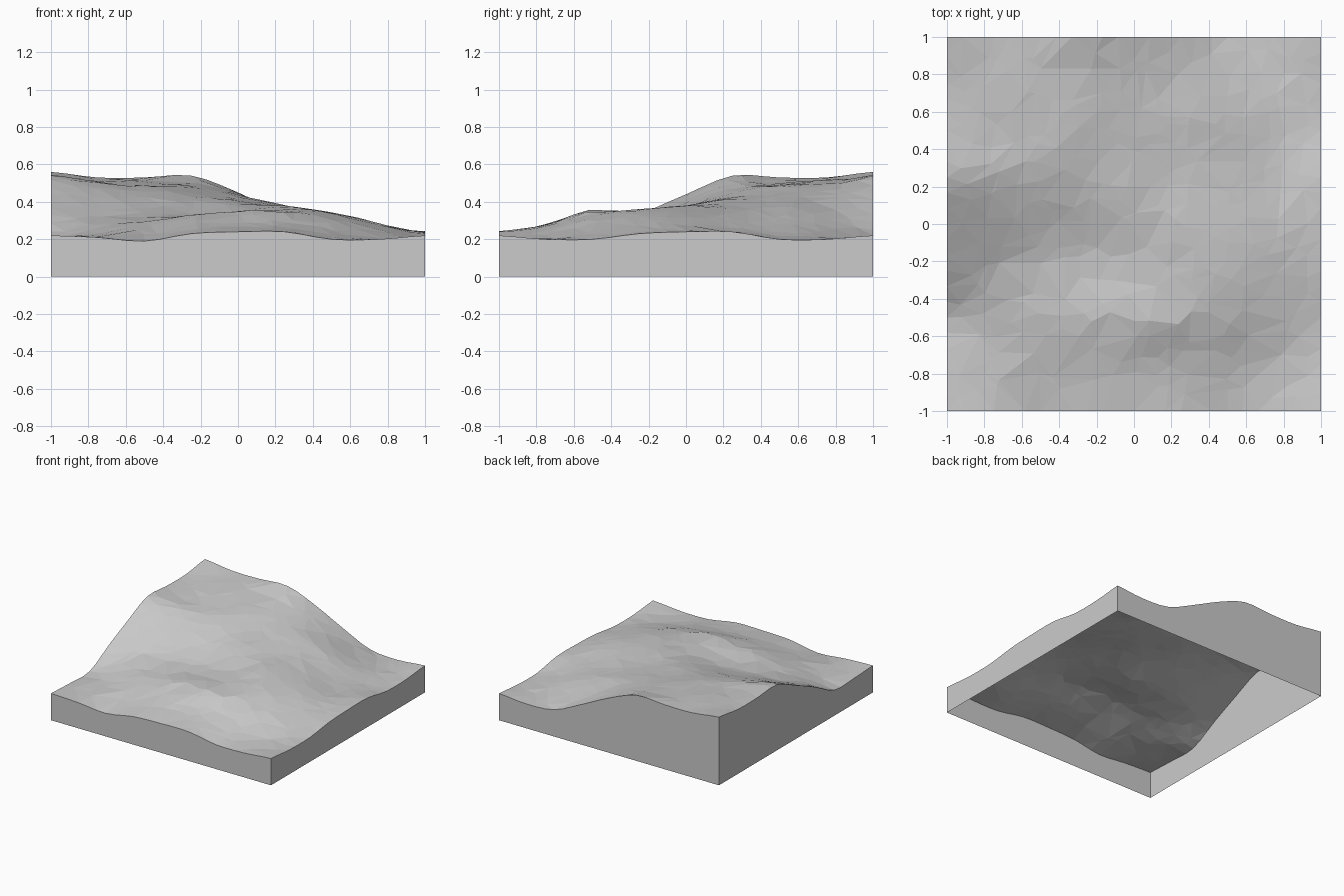
import bpy
import math
import random
from mathutils import Vector, noise
from mathutils.geometry import delaunay_2d_cdt

random.seed(4)

old_cube = bpy.data.objects.get("Cube")
if old_cube:
    bpy.data.objects.remove(old_cube, do_unlink=True)

# Coarse relief in hundredths: rows run front to back, columns right to left edge in +x
RELIEF = [[int(h) for h in row.split()] for row in (
    "22 21 19 23 24 24 20 20 22",
    "21 22 24 27 28 27 24 20 20",
    "21 25 29 33 35 35 31 25 20",
    "33 31 31 32 34 36 34 28 23",
    "44 41 38 37 38 38 34 28 24",
    "54 50 46 43 41 37 32 25 24",
    "53 50 49 47 43 38 31 23 20",
    "53 52 51 49 44 36 27 21 20",
    "56 53 53 54 45 33 22 20 22",
)]
LAST = len(RELIEF) - 1


def spline(values, t):
    """Smooth curve through evenly spaced values, t from 0 to LAST."""
    i = min(int(t), LAST - 1)
    f = t - i
    a, b, c, d = (values[max(0, min(LAST, i + k))] for k in (-1, 0, 1, 2))
    return b + 0.5 * f * (c - a + f * (2 * a - 5 * b + 4 * c - d
                                       + f * (3 * (b - c) + d - a)))


def height(x, y):
    """Smooth relief with slight roughness that fades out at the rim."""
    u, v = ((c + 1) * LAST / 2 for c in (x, y))
    base = spline([spline(row, u) for row in RELIEF], v) / 100
    fade = min(1, 4 * (1 - max(abs(x), abs(y))))
    rough = noise.noise(Vector((x * 4, y * 4, 7)))
    return base + 0.012 * fade * rough


def make_material(name, colour):
    mat = bpy.data.materials.new(name)
    mat.use_nodes = True
    mat.diffuse_color = colour
    mat.node_tree.nodes["Principled BSDF"].inputs["Base Color"].default_value = colour
    return mat


def make_object(name, verts, faces, mat):
    mesh = bpy.data.meshes.new(name)
    mesh.from_pydata(verts, [], faces)
    mesh.materials.append(mat)
    mesh.update()
    obj = bpy.data.objects.new(name, mesh)
    bpy.context.collection.objects.link(obj)
    return obj


stone = make_material("plain_grey", (0.6, 0.6, 0.6, 1))

# Rim points, counter-clockwise from the front left of the square
STEPS = 24
corners = [(-1, -1), (1, -1), (1, 1), (-1, 1)]
rim = []
for (ax, ay), (bx, by) in zip(corners, corners[1:] + corners[:1]):
    for s in range(STEPS):
        t = s / STEPS
        rim.append(Vector((ax + (bx - ax) * t, ay + (by - ay) * t)))

# Irregular low-poly ground surface
CELLS = 20
cell = 2 / CELLS
scatter = []
for i in range(1, CELLS):
    for j in range(1, CELLS):
        if random.random() < 0.8:
            jitter = [random.uniform(-0.4, 0.4) * cell for _ in range(2)]
            scatter.append(Vector((-1 + i * cell + jitter[0],
                                   -1 + j * cell + jitter[1])))
points, _, triangles, *_ = delaunay_2d_cdt(rim + scatter, [], [], 0, 1e-5)
ground = [(p.x, p.y, height(p.x, p.y)) for p in points]
make_object("ground_surface", ground, triangles, stone)

# Upright side walls, open underneath
count = len(rim)
wall_verts = [(p.x, p.y, 0) for p in rim]
wall_verts += [(p.x, p.y, height(p.x, p.y)) for p in rim]
wall_faces = []
for i in range(count):
    n = (i + 1) % count
    wall_faces.append((i, n, n + count, i + count))
make_object("side_walls", wall_verts, wall_faces, stone)
